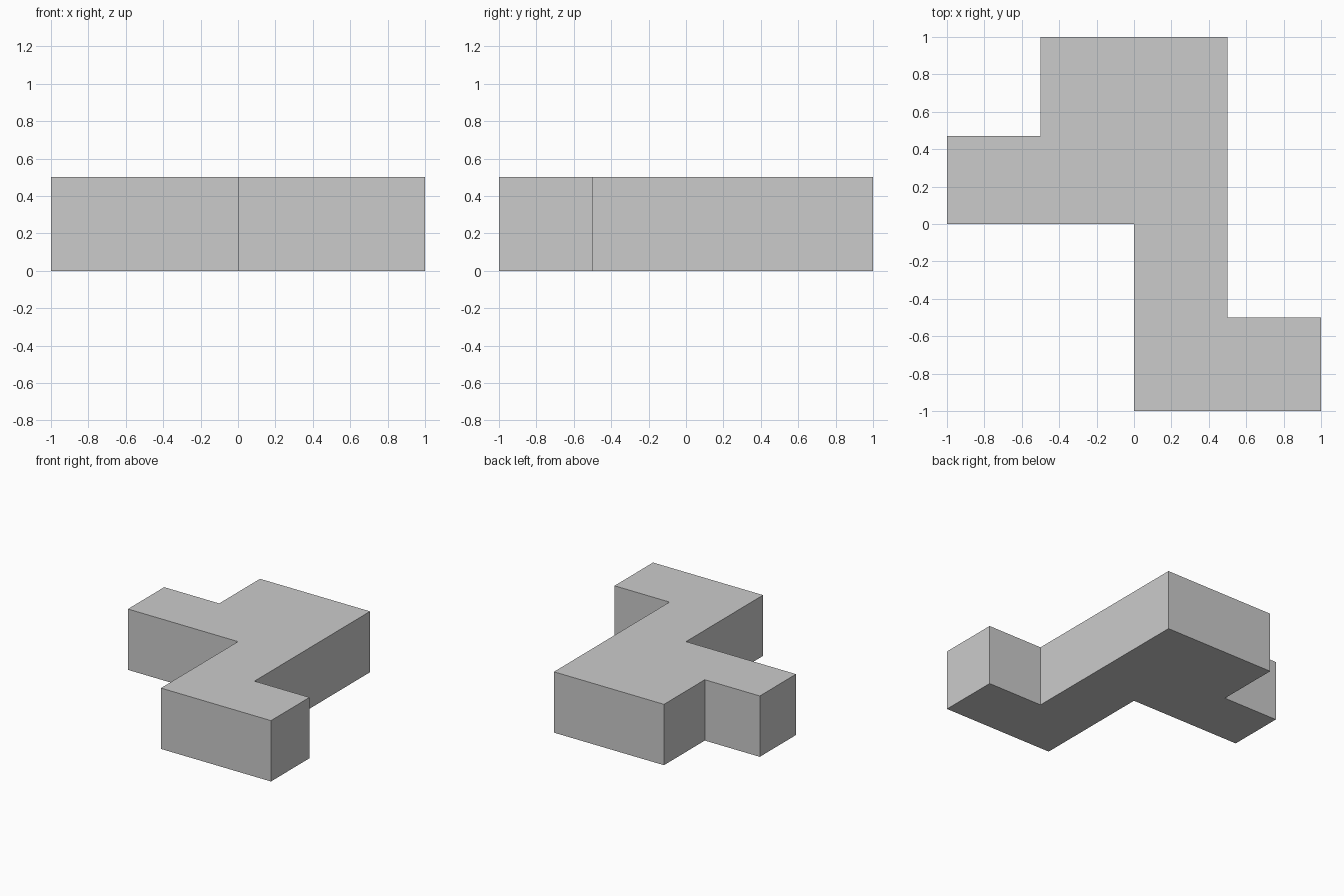
import bpy
import bmesh

if "Cube" in bpy.data.objects:
    bpy.data.objects.remove(bpy.data.objects["Cube"])

HEIGHT = 0.5

# Stepped floor-plan outline, counter-clockwise from the left arm
OUTLINE = [
    (-1, 0), (0, 0), (0, -1), (1, -1), (1, -0.5),
    (0.5, -0.5), (0.5, 1), (-0.5, 1), (-0.5, 0.47), (-1, 0.47),
]


def extrude_profile(name, points, height):
    """Make a closed flat-shaded prism from a plan outline."""
    bm = bmesh.new()
    base = bm.faces.new([bm.verts.new((x, y, 0)) for x, y in points])
    top = bmesh.ops.extrude_face_region(bm, geom=[base], use_keep_orig=True)
    top_verts = [v for v in top["geom"] if isinstance(v, bmesh.types.BMVert)]
    bmesh.ops.translate(bm, vec=(0, 0, height), verts=top_verts)
    bmesh.ops.recalc_face_normals(bm, faces=bm.faces)
    mesh = bpy.data.meshes.new(name)
    bm.to_mesh(mesh)
    bm.free()
    obj = bpy.data.objects.new(name, mesh)
    bpy.context.collection.objects.link(obj)
    return obj


# Single solid block with two side arms
extrude_profile("stepped_block", OUTLINE, HEIGHT)
